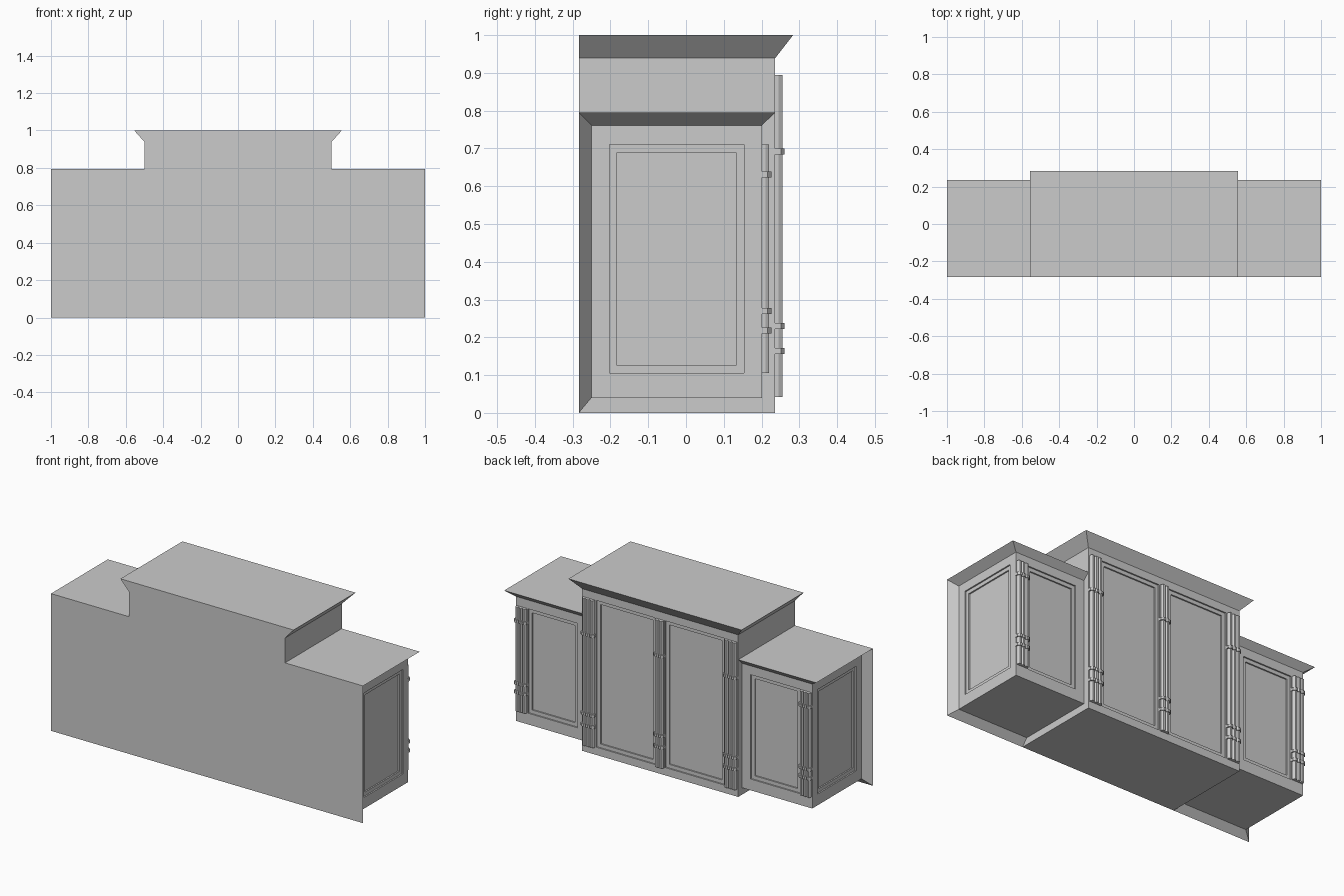
import bpy, bmesh

if "Cube" in bpy.data.objects:
    bpy.data.objects.remove(bpy.data.objects["Cube"])

BACK = -0.2835


def make(name, verts, faces):
    me = bpy.data.meshes.new(name)
    me.from_pydata(verts, [], faces)
    bm = bmesh.new()
    bm.from_mesh(me)
    bmesh.ops.recalc_face_normals(bm, faces=bm.faces)
    bm.to_mesh(me)
    bm.free()
    ob = bpy.data.objects.new(name, me)
    bpy.context.collection.objects.link(ob)
    return ob


def prism(name, outline, z0, z1):
    n = len(outline)
    verts = [(x, y, z) for z in (z0, z1) for x, y in outline]
    faces = [(i, (i + 1) % n, (i + 1) % n + n, i + n) for i in range(n)]
    return make(name, verts, faces + [tuple(range(n)), tuple(range(n, 2 * n))])


def cut(ob, x, y, z):
    # carve a box-shaped recess
    c = prism("recess_cutter", [(x[0], y[0]), (x[1], y[0]), (x[1], y[1]), (x[0], y[1])], *z)
    m = ob.modifiers.new("recess", 'BOOLEAN')
    m.operation, m.solver, m.object = 'DIFFERENCE', 'EXACT', c
    bpy.context.view_layer.objects.active = ob
    bpy.ops.object.modifier_apply(modifier=m.name)
    bpy.data.objects.remove(c)


def front_panel(ob, x0, x1, z0, z1, y):
    # stepped door panel on a +y face
    for k, depth in ((0, 0.008), (0.021, 0.016)):
        cut(ob, (x0 + k, x1 - k), (y - depth, y + 0.02), (z0 + k, z1 - k))


def mirror(ob):
    ob.modifiers.new("mirror", 'MIRROR')


# Central cabinet with flared cornice
verts = []
for hx, y, z in ((0.5, 0.236, 0), (0.5, 0.236, 0.939), (0.555, 0.2835, 1)):
    verts += [(-hx, BACK, z), (hx, BACK, z), (hx, y, z), (-hx, y, z)]
faces = [(0, 1, 2, 3), (8, 9, 10, 11)]
for r in (0, 4):
    faces += [(r + i, r + (i + 1) % 4, r + 4 + (i + 1) % 4, r + 4 + i) for i in range(4)]
center = make("center_cabinet", verts, faces)
front_panel(center, 0.032, 0.41, 0.045, 0.895, 0.236)
front_panel(center, -0.41, -0.032, 0.045, 0.895, 0.236)

# Side cabinet: box flaring out to the top and to the back plate
profile = [(BACK, 0), (-0.25, 0.04), (0.201, 0.04), (0.201, 0.761), (0.236, 0.795), (BACK, 0.795)]
outer_x = [1, 0.95, 0.95, 0.95, 1, 1]
verts = [(0.5, y, z) for y, z in profile]
verts += [(x, y, z) for x, (y, z) in zip(outer_x, profile)] + [(0.95, -0.25, 0.761)]
faces = [(i, (i + 1) % 6, (i + 1) % 6 + 6, i + 6) for i in range(6)]
faces += [tuple(range(6)), (7, 8, 9, 12), (6, 7, 12, 11), (11, 12, 9, 10)]
side = make("side_cabinet", verts, faces)
front_panel(side, 0.555, 0.872, 0.105, 0.71, 0.201)
for k, depth in ((0, 0.008), (0.021, 0.016)):
    cut(side, (0.95 - depth, 0.97), (-0.203 + k, 0.154 - k), (0.105 + k, 0.71 - k))
mirror(side)


def ridges(x, y, n, w, grow=0.0):
    # plan outline of n faceted ridges standing on a door front
    pts = [(x - grow, y - 0.003)]
    for i in range(n):
        a = x + i * w
        left = grow if i == 0 else 0
        right = grow if i == n - 1 else 0
        pts += [(a - left, y + 0.009 + grow), (a + w * 0.27, y + 0.019 + grow),
                (a + w * 0.73, y + 0.019 + grow), (a + w + right, y + 0.009 + grow)]
        if i < n - 1:
            pts.pop()
    return pts + [(x + n * w + grow, y - 0.003)]


def column(name, x, y, n, w, z0, z1, rings, mirrored):
    obs = [prism(name, ridges(x, y, n, w), z0, z1)]
    for z in rings:
        obs.append(prism(name + "_band", ridges(x, y, n, w, 0.006), z - 0.008, z + 0.008))
    if mirrored:
        for ob in obs:
            mirror(ob)


# Ridged columns with bands
center_rings = (0.692, 0.23, 0.164)
column("middle_column", -0.026, 0.236, 2, 0.026, 0.042, 0.895, center_rings, False)
column("center_edge_column", 0.418, 0.236, 3, 0.025, 0.042, 0.895, center_rings, True)
column("side_edge_column", 0.877, 0.201, 3, 0.023, 0.106, 0.71, (0.631, 0.27, 0.218), True)
